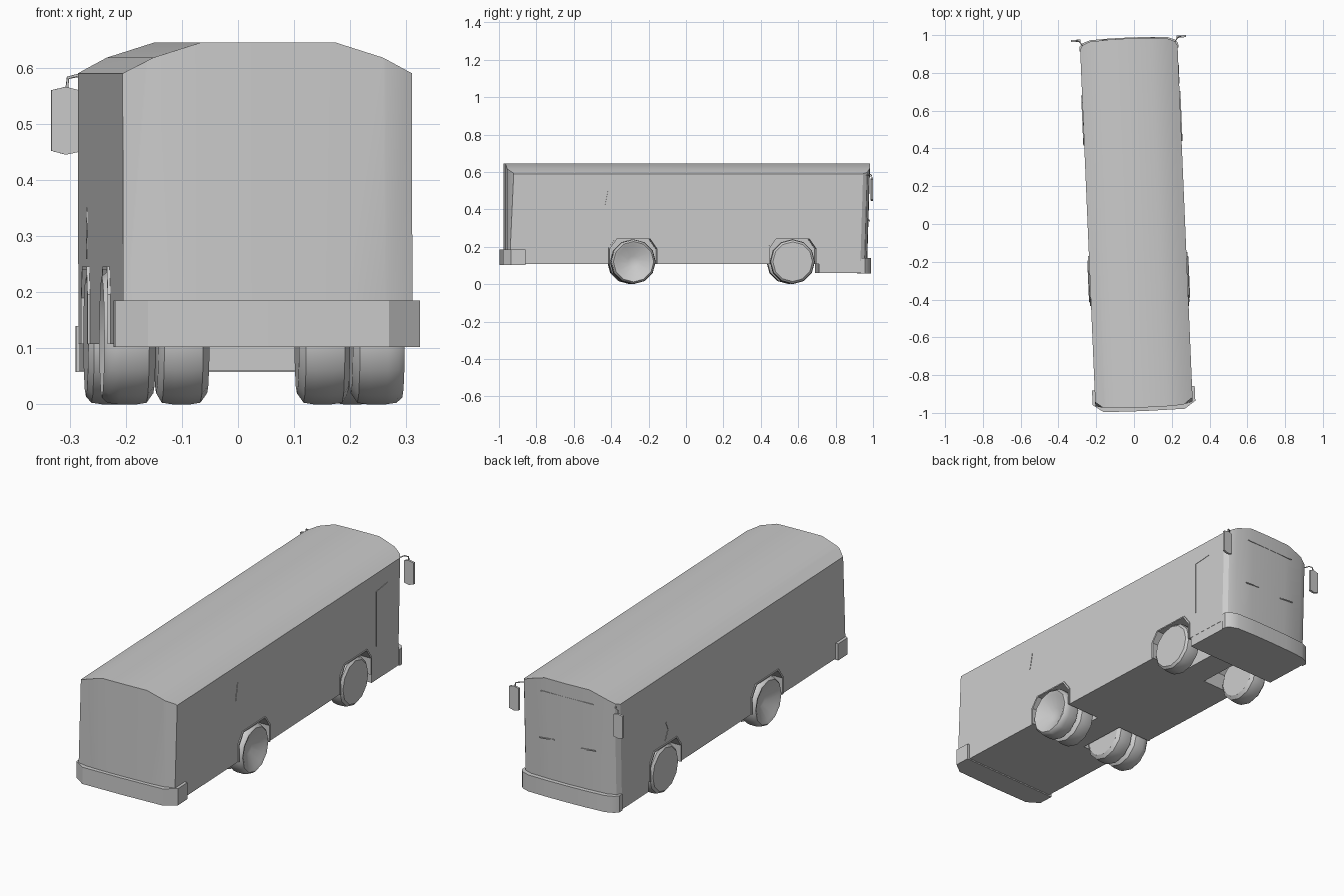
import bpy, bmesh, math
from mathutils import Vector

cube = bpy.data.objects.get("Cube")
if cube:
    bpy.data.objects.remove(cube)

YAW = math.radians(2.44)      # the whole bus stands slightly turned
ORIGIN = (0.0125, 0, 0)

grey = bpy.data.materials.new("light grey")
grey.use_nodes = True
grey.diffuse_color = (0.6, 0.6, 0.6, 1)
grey.node_tree.nodes["Principled BSDF"].inputs["Base Color"].default_value = (0.6, 0.6, 0.6, 1)


def finish(name, bm):
    bmesh.ops.remove_doubles(bm, verts=bm.verts, dist=1e-6)
    bmesh.ops.recalc_face_normals(bm, faces=bm.faces)
    me = bpy.data.meshes.new(name)
    bm.to_mesh(me)
    bm.free()
    me.materials.append(grey)
    ob = bpy.data.objects.new(name, me)
    bpy.context.collection.objects.link(ob)
    ob.location = ORIGIN
    ob.rotation_euler.z = YAW
    return ob


def loft(name, rings, cap=True):
    """Skin a row of closed rings with equal point counts."""
    bm = bmesh.new()
    vs = [[bm.verts.new(p) for p in r] for r in rings]
    n = len(rings[0])
    for a, b in zip(vs, vs[1:]):
        for i in range(n):
            j = (i + 1) % n
            bm.faces.new((a[i], a[j], b[j], b[i]))
    if cap:
        bm.faces.new(vs[0])
        bm.faces.new(vs[-1])
    return finish(name, bm)


def prism_z(name, plan, z0, z1):
    return loft(name, [[(x, y, z) for x, y in plan] for z in (z0, z1)])


def prism_x(name, outline, x0, x1):
    return loft(name, [[(x, y, z) for y, z in outline] for x in (x0, x1)])


def prism_y(name, outline, y0, y1):
    return loft(name, [[(x, y, z) for x, z in outline] for y in (y0, y1)])


def mirrored(half):
    """Close a right-hand half outline by mirroring it in x."""
    return half + [(-x, y) for x, y in reversed(half) if abs(x) > 1e-6]


def boolean(ob, cutter, op):
    m = ob.modifiers.new("cut", 'BOOLEAN')
    m.operation, m.solver, m.object = op, 'EXACT', cutter
    bpy.context.view_layer.objects.active = ob
    bpy.ops.object.modifier_apply(modifier=m.name)
    bpy.data.objects.remove(cutter)


def smooth(ob, angle=30):
    bpy.ops.object.select_all(action='DESELECT')
    ob.select_set(True)
    bpy.context.view_layer.objects.active = ob
    bpy.ops.object.shade_smooth_by_angle(angle=math.radians(angle))


# Body: plan outline raised to the roof, then trimmed to the roof profile
def plan(front_shift, rear_corner):
    f = front_shift
    return mirrored([(0, -.972), (.12, -.971), (.21, -.966), (.258, rear_corner),
                     (.258, .94 + f), (.243, .962 + f), (.205, .977 + f),
                     (.1, .983 + f), (0, .985 + f)])


low, high = plan(-.018, -.955), plan(0, -.928)
body = loft("body", [[(x, y, .108) for x, y in low], [(x, y, .70) for x, y in high]])
section = mirrored([(.35, 0), (.35, .541), (.258, .59), (.205, .618), (.12, .645)])
boolean(body, prism_y("roof_trim", section, -1.2, 1.2), 'INTERSECT')

# Wheel wells and the lips around them
ARCH = [(-.125, .108), (-.125, .19), (-.09, .24), (.09, .24), (.125, .19), (.125, .108)]
WHEELS = {"front": .56, "rear": -.292}
for end, wy in WHEELS.items():
    for side, s in (("left", 1), ("right", -1)):
        well = [(wy + y, z if z > .15 else .02) for y, z in ARCH]
        boolean(body, prism_x("well", well, s * .07, s * .30), 'DIFFERENCE')
        inner = [(wy + y, z) for y, z in ARCH]
        outer = [(wy + y * 1.06, z + (.006 if z > .15 else 0)) for y, z in ARCH]
        prism_x(f"{end}_arch_lip_{side}", outer + inner[::-1], s * .25, s * .263)
smooth(body)

# Lower front skirt and the bumpers
prism_z("front_skirt", mirrored([(.257, .70), (.257, .925), (.2, .962)]), .06, .125)
smooth(prism_z("front_bumper", mirrored(
    [(.262, .925), (.262, .948), (.245, .967), (.205, .982), (.1, .987), (0, .988)]), .058, .14))
rear = [(.272, -.87), (.272, -.948), (.215, -.988), (0, -.991)]
prism_z("rear_bumper", mirrored(rear), .102, .185)


# Wheels: turned profiles of (distance from centre line, radius)
def wheel(name, profile, wy, s, n=12):
    rings = []
    for x, r in profile:
        rings.append([(s * x, wy + r * math.sin(2 * math.pi * i / n),
                       .12 - r * math.cos(2 * math.pi * i / n)) for i in range(n)])
    ob = loft(name, rings)
    smooth(ob, 35)


def tyre(x0, x1):
    return [(x0, .10), (x0 + .012, .117), (x0 + .03, .12), (x1 - .03, .12), (x1 - .010, .117)]


for side, s in (("left", 1), ("right", -1)):
    wheel(f"front_wheel_{side}", tyre(.17, .260) + [(.260, .106)], WHEELS["front"], s)
    wheel(f"rear_inner_wheel_{side}", tyre(.08, .171) + [(.171, .10)], WHEELS["rear"], s)
    wheel(f"rear_outer_wheel_{side}",
          tyre(.176, .268) + [(.268, .108), (.262, .092), (.228, .03)], WHEELS["rear"], s)


# Mirrors on bent arms at the front corners
def rod(name, points, r):
    cu = bpy.data.curves.new(name, 'CURVE')
    cu.dimensions = '3D'
    cu.bevel_depth, cu.bevel_resolution, cu.use_fill_caps = r, 0, True
    sp = cu.splines.new('POLY')
    sp.points.add(len(points) - 1)
    for p, co in zip(sp.points, points):
        p.co = (*co, 1)
    cu.materials.append(grey)
    ob = bpy.data.objects.new(name, cu)
    bpy.context.collection.objects.link(ob)
    ob.location = ORIGIN
    ob.rotation_euler.z = YAW


for side, s in (("left", 1), ("right", -1)):
    glass = [(.254, .45), (.278, .445), (.304, .452), (.304, .56), (.278, .566), (.254, .56)]
    prism_y(f"mirror_{side}", [(s * x, z) for x, z in glass], .977, .988)
    rod(f"mirror_arm_{side}", [(s * .245, .955, .582), (s * .258, .975, .586),
                               (s * .274, .982, .582), (s * .276, .983, .562)], .003)


# Thin trim: door seams, side marks, wipers and windscreen brow
def strip(name, a, b, width, normal):
    a, b, nrm = Vector(a), Vector(b), Vector(normal) * .002
    w = (b - a).cross(nrm).normalized() * width / 2
    quad = [a - w, a + w, b + w, b - w]
    loft(name, [[p - nrm for p in quad], [p + nrm for p in quad]])


strip("door_seam_upright", (.258, .735, .23), (.258, .735, .50), .003, (1, 0, 0))
strip("door_seam_top", (.258, .735, .50), (.258, .83, .51), .003, (1, 0, 0))
strip("side_mark_left", (.258, -.442, .42), (.258, -.425, .505), .005, (1, 0, 0))
strip("side_mark_right_upper", (-.258, .555, .35), (-.258, .535, .31), .004, (1, 0, 0))
strip("side_mark_right_lower", (-.258, .535, .31), (-.258, .56, .26), .004, (1, 0, 0))
for s in (1, -1):
    strip("wiper", (s * .11 - .04, .975, .345), (s * .11 + .04, .975, .338), .005, (0, 1, 0))
strip("windscreen_brow", (-.14, .980, .575), (.14, .980, .575), .004, (0, 1, 0))
